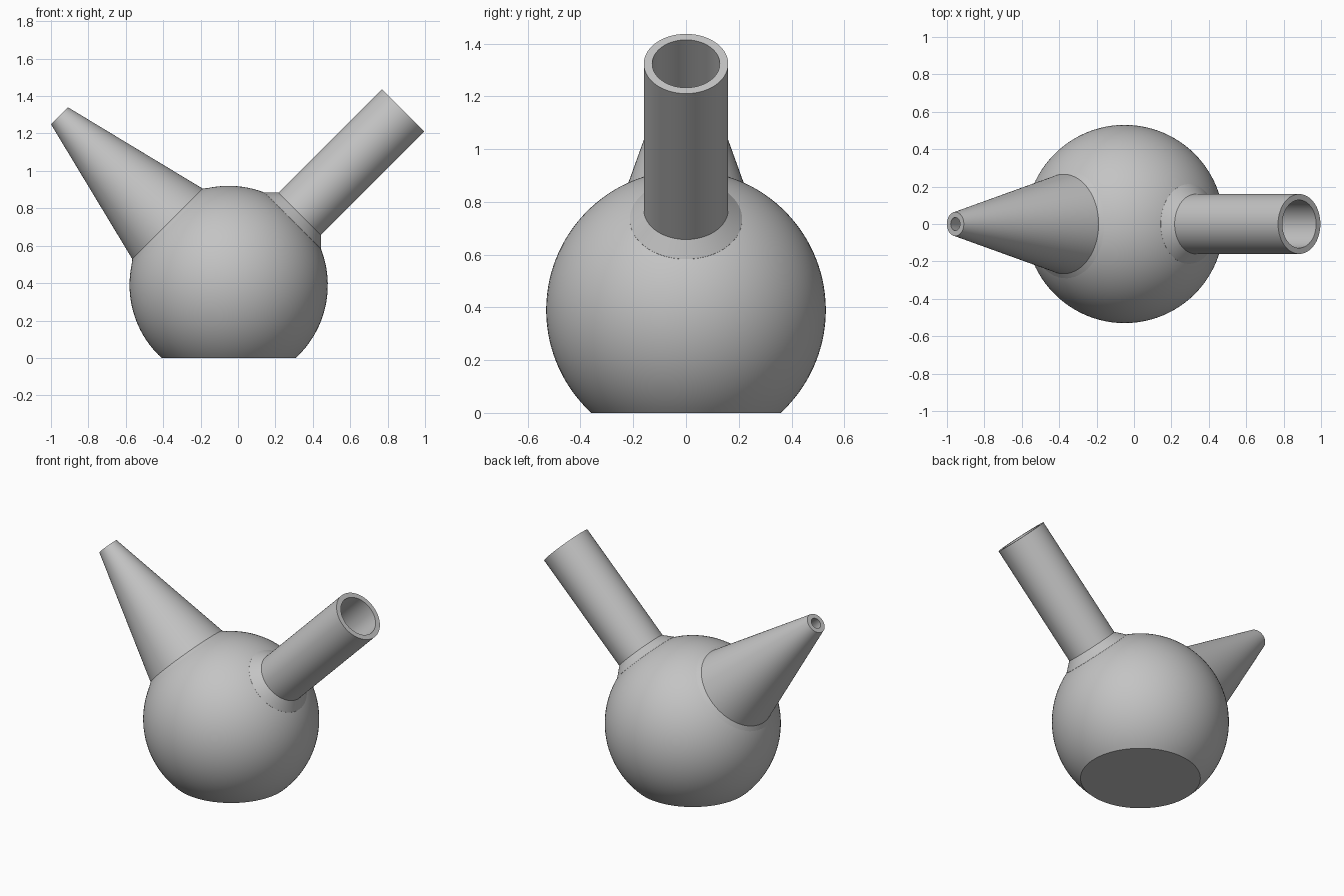
import bpy, bmesh, math
from mathutils import Matrix, Vector

if "Cube" in bpy.data.objects:
    bpy.data.objects.remove(bpy.data.objects["Cube"], do_unlink=True)

CENTER = Vector((-0.05, 0, 0.39))
RADIUS = 0.53
WALL = 0.03

grey = bpy.data.materials.new("plain_grey")
grey.use_nodes = True
grey.diffuse_color = (0.55, 0.55, 0.55, 1)
grey.node_tree.nodes["Principled BSDF"].inputs["Base Color"].default_value = grey.diffuse_color


def lathe(name, profile, tilt=0, segments=96):
    """Revolve a closed (radius, height) profile about an axis through the bulb centre."""
    bm = bmesh.new()
    verts = [bm.verts.new((r, 0, h)) for r, h in profile]
    edges = [bm.edges.new((v, verts[(i + 1) % len(verts)]))
             for i, v in enumerate(verts)
             if profile[i][0] + profile[(i + 1) % len(verts)][0] > 0]
    bmesh.ops.spin(bm, geom=verts + edges, cent=(0, 0, 0), axis=(0, 0, 1),
                   angle=math.tau, steps=segments, use_duplicate=False)
    bmesh.ops.remove_doubles(bm, verts=bm.verts, dist=0.0001)
    bmesh.ops.recalc_face_normals(bm, faces=bm.faces)
    bm.transform(Matrix.Translation(CENTER) @ Matrix.Rotation(tilt, 4, 'Y'))
    mesh = bpy.data.meshes.new(name)
    bm.to_mesh(mesh)
    bm.free()
    mesh.materials.append(grey)
    obj = bpy.data.objects.new(name, mesh)
    bpy.context.collection.objects.link(obj)
    return obj


def arc(radius, floor, steps=48):
    """Points on a circle from the flat floor up to the top pole."""
    start = math.asin(floor / radius)
    angles = [start + (math.pi / 2 - start) * i / steps for i in range(steps + 1)]
    points = [(radius * math.cos(a), radius * math.sin(a)) for a in angles]
    points[-1] = (0, radius)
    return points


def activate(obj):
    bpy.ops.object.select_all(action='DESELECT')
    obj.select_set(True)
    bpy.context.view_layer.objects.active = obj


# Hollow bulb with a flat base
floor = -CENTER.z
outer = [(0, floor)] + arc(RADIUS, floor)
inner = arc(RADIUS - WALL, floor + WALL)[::-1] + [(0, floor + WALL)]
bulb = lathe("bulb", outer + inner)

# Openings in the bulb beneath the two spouts
right_tilt, left_tilt = math.pi / 4, -math.pi / 4
for radius, tilt in ((0.14, right_tilt), (0.24, left_tilt)):
    cutter = lathe("opening_cutter", [(0, 0.3), (radius, 0.3), (radius, 0.7), (0, 0.7)], tilt)
    cutter.hide_render = True
    mod = bulb.modifiers.new("opening", 'BOOLEAN')
    mod.operation = 'DIFFERENCE'
    mod.solver = 'EXACT'
    mod.object = cutter
    activate(bulb)
    bpy.ops.object.modifier_apply(modifier=mod.name)
    bpy.data.objects.remove(cutter, do_unlink=True)

# Straight tube with a sloped collar
tube = lathe("tube", [(0.128, 0.483), (0.213, 0.48), (0.213, 0.486), (0.16, 0.538),
                      (0.16, 1.32), (0.128, 1.32)], right_tilt)

# Tapered nozzle with a narrow collar
nozzle = lathe("nozzle", [(0.23, 0.444), (0.293, 0.43), (0.293, 0.441), (0.266, 0.463),
                          (0.064, 1.28), (0.035, 1.28)], left_tilt)

for obj in (bulb, tube, nozzle):
    activate(obj)
    bpy.ops.object.shade_smooth_by_angle(angle=math.radians(25))
